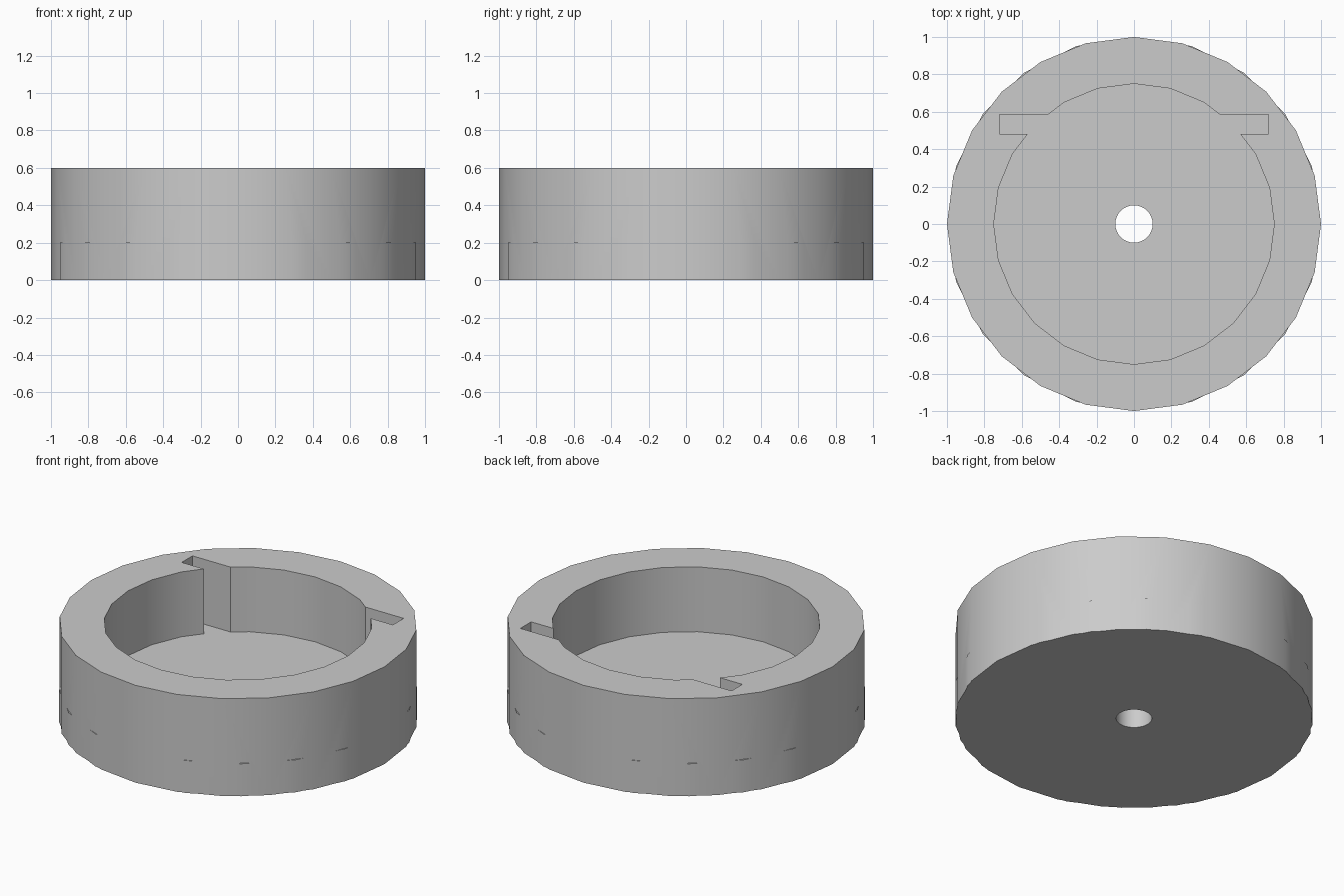
import bpy
from math import radians

cube = bpy.data.objects.get("Cube")
if cube:
    bpy.data.objects.remove(cube, do_unlink=True)

GREY = (0.6, 0.6, 0.6, 1.0)
mat = bpy.data.materials.new("plain grey")
mat.use_nodes = True
mat.diffuse_color = GREY
mat.node_tree.nodes["Principled BSDF"].inputs["Base Color"].default_value = GREY


def cylinder(name, sides, radius, z0, z1):
    bpy.ops.mesh.primitive_cylinder_add(vertices=sides, radius=radius, depth=z1 - z0,
                                        location=(0, 0, (z0 + z1) / 2))
    obj = bpy.context.object
    obj.name = name
    obj.data.materials.append(mat)
    return obj


def combine(target, other, operation):
    """Apply a boolean to the target and discard the helper."""
    mod = target.modifiers.new(operation.lower(), "BOOLEAN")
    mod.operation = operation
    mod.solver = "EXACT"
    mod.object = other
    bpy.context.view_layer.objects.active = target
    bpy.ops.object.modifier_apply(modifier=mod.name)
    bpy.data.objects.remove(other, do_unlink=True)


# Round wall, fused with a base disc of fewer sides whose corners peek out
body = cylinder("round_housing", 24, 1.0, 0, 0.6)
combine(body, cylinder("base_disc", 20, 1.0, 0, 0.2), "UNION")

# Open well and the straight cross slot that notches the wall on both sides
well = cylinder("well_cutter", 24, 0.75, 0.2, 0.8)
bpy.ops.mesh.primitive_cube_add(size=1, location=(0, 0.5325, 0.5))
slot = bpy.context.object
slot.name = "slot_cutter"
slot.scale = (1.44, 0.105, 0.6)
slot.data.materials.append(mat)
combine(well, slot, "UNION")
combine(body, well, "DIFFERENCE")

# Hole through the floor
combine(body, cylinder("hole_cutter", 32, 0.1, -0.2, 0.4), "DIFFERENCE")

# Smooth walls with crisp rims
bpy.ops.object.select_all(action="DESELECT")
body.select_set(True)
bpy.context.view_layer.objects.active = body
bpy.ops.object.shade_smooth_by_angle(angle=radians(30))
